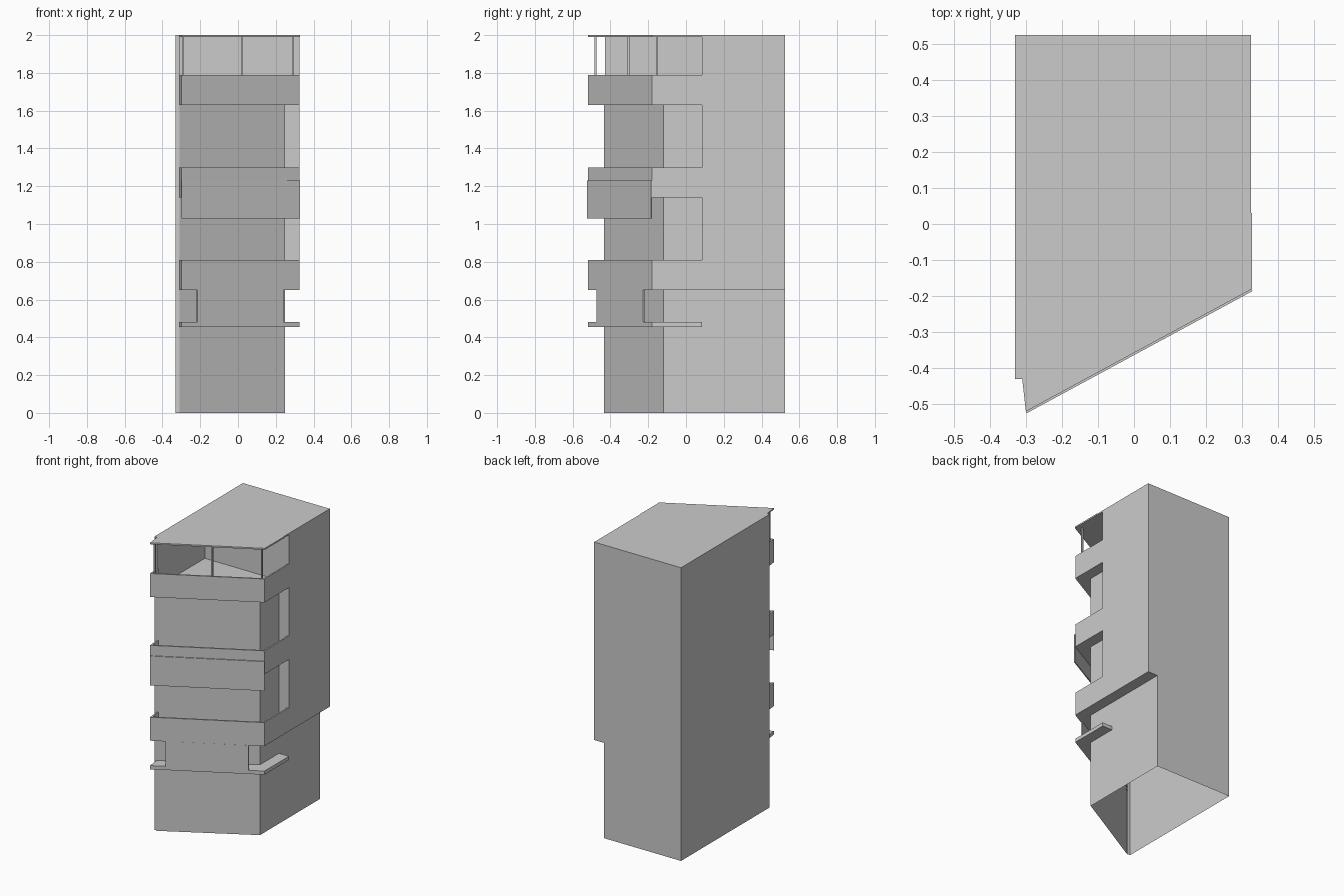
import bpy, bmesh

if "Cube" in bpy.data.objects:
    bpy.data.objects.remove(bpy.data.objects["Cube"])

def prism(name, outline, z0, z1, bottom=True, top=True):
    """Extrude a plan outline; either cap may be left open for a shell."""
    bm = bmesh.new()
    lo = [bm.verts.new((x, y, z0)) for x, y in outline]
    hi = [bm.verts.new((x, y, z1)) for x, y in outline]
    n = len(outline)
    for i in range(n):
        j = (i + 1) % n
        bm.faces.new((lo[i], lo[j], hi[j], hi[i]))
    if bottom:
        bm.faces.new(lo[::-1])
    if top:
        bm.faces.new(hi)
    # outlines may run either way round: make walls face outward
    area = sum(outline[i][0] * outline[(i + 1) % n][1] - outline[(i + 1) % n][0] * outline[i][1]
               for i in range(n))
    if area < 0:
        bmesh.ops.reverse_faces(bm, faces=bm.faces[:])
    me = bpy.data.meshes.new(name)
    bm.to_mesh(me)
    bm.free()
    ob = bpy.data.objects.new(name, me)
    bpy.context.collection.objects.link(ob)
    return ob

# shared plan corners
L, LI, R, RC, B, T = -0.33, -0.31, 0.325, 0.25, 0.525, 0.085
left = [(L, B), (L, -0.43), (LI, -0.43)]
core_front = [(LI, -0.435), (RC, -0.12)]
edge = [(LI, -0.43), (-0.30, -0.52), (R, -0.18), (R, T)]        # balcony outer edge
inner = [(0.315, T), (0.315, -0.174), (-0.291, -0.503), (-0.30, -0.43)]

# main shell: open underneath, wider above the ground storeys
prism("lower_walls", left + core_front + [(RC, B)], 0, 0.65, bottom=False, top=False)
prism("upper_walls", left + core_front + [(RC, T), (R, T), (R, B)], 0.65, 1.65,
      bottom=False, top=False)
prism("top_storey_walls", left + [(LI, T), (R, T), (R, B)], 1.65, 1.99,
      bottom=False, top=False)
prism("overhang_soffit", [(RC, T), (R, T), (R, B), (RC, B)], 0.65, 0.66)

# balconies: floor slab plus thin parapet
balcony_floor = edge + [(RC, T), (RC, -0.12), (LI, -0.435)]
for i, z in enumerate((0.65, 1.14)):
    prism(f"balcony_floor_{i + 1}", balcony_floor, z, z + 0.03)
    prism(f"balcony_parapet_{i + 1}", edge + inner, z, z + 0.16)
prism("terrace_floor", edge + [(LI, T)], 1.63, 1.66)
prism("terrace_parapet", edge + inner, 1.63, 1.79)

# lowest ledge and the front panel standing on it
prism("lower_ledge", balcony_floor, 0.455, 0.48)
prism("front_panel", [(-0.215, -0.474), (0.24, -0.227), (0.235, -0.218), (-0.22, -0.465)],
      0.48, 0.65)

# hanging plate over the middle parapet
prism("fascia_plate", [(-0.298, -0.525), (0.329, -0.186), (0.326, -0.18), (-0.30, -0.519)],
      1.03, 1.23)

# terrace posts
for i, (x, y) in enumerate([(-0.292, -0.48), (0.02, -0.305), (0.29, -0.155)]):
    h = 0.005
    prism(f"terrace_post_{i + 1}", [(x - h, y - h), (x + h, y - h), (x + h, y + h), (x - h, y + h)],
          1.66, 1.99)

# roof slab
prism("roof", left + [(-0.30, -0.52), (0.328, -0.18), (0.328, 0.03), (R, 0.03), (R, B)], 1.99, 2.0)
